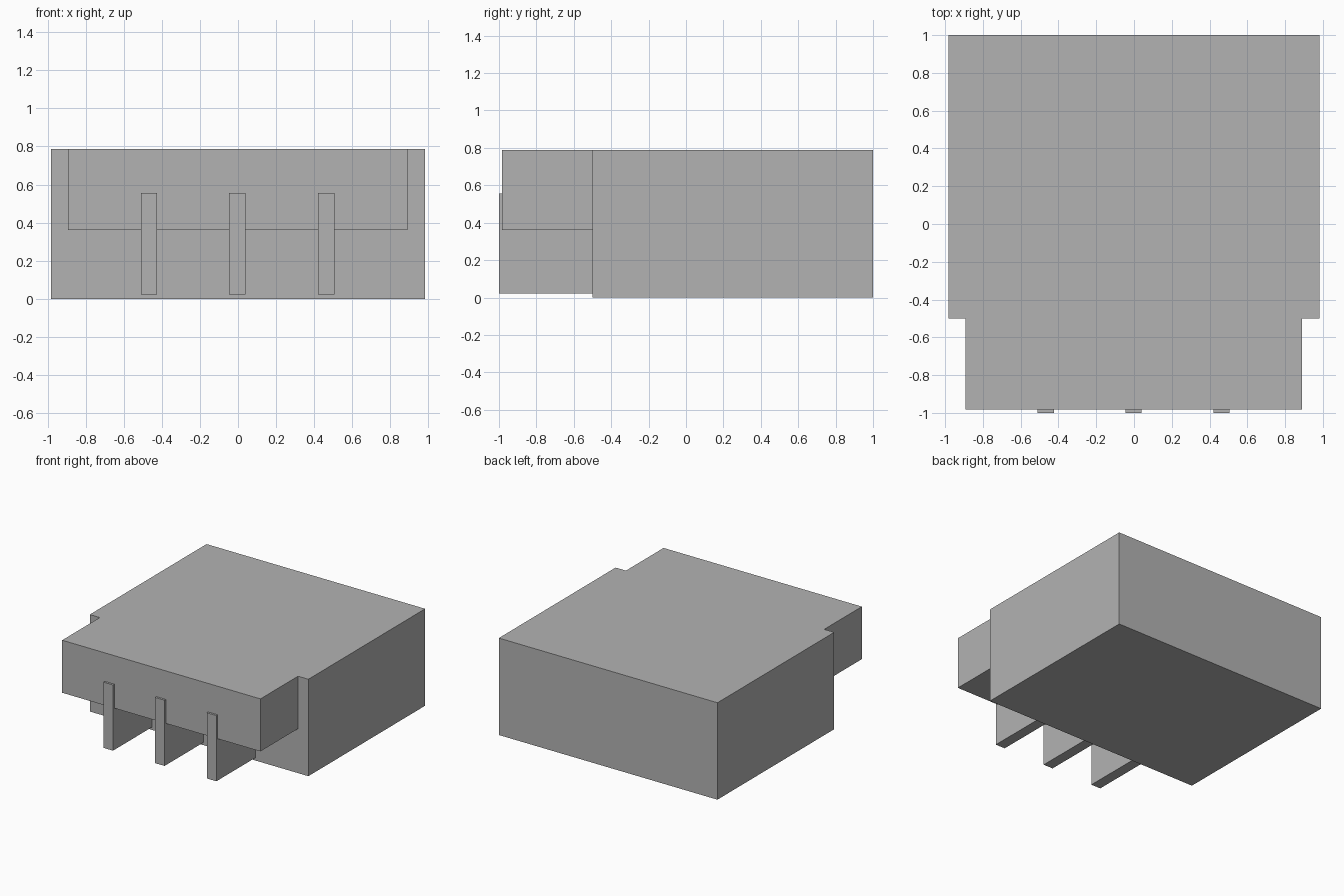
import bpy

if "Cube" in bpy.data.objects:
    bpy.data.objects.remove(bpy.data.objects["Cube"])

grey = bpy.data.materials.new("plain grey")
grey.diffuse_color = (0.45, 0.45, 0.45, 1)
grey.use_nodes = True
grey.node_tree.nodes["Principled BSDF"].inputs["Base Color"].default_value = grey.diffuse_color


def box(name, x, y, z):
    """Box spanning the given (min, max) ranges."""
    spans = (x, y, z)
    bpy.ops.mesh.primitive_cube_add(size=1, location=[(a + b) / 2 for a, b in spans])
    ob = bpy.context.object
    ob.name = name
    ob.scale = [b - a for a, b in spans]
    bpy.ops.object.transform_apply(location=False, rotation=False, scale=True)
    ob.data.materials.append(grey)
    return ob


# Main housing and the narrower overhanging front block
box("housing", (-0.983, 0.983), (-0.5, 1.0), (0.0, 0.788))
box("front_block", (-0.893, 0.89), (-0.983, -0.5), (0.361, 0.788))

# Upright fins: a deep part below the block and a thin lip up its face
for i, x in enumerate((-0.467, -0.003, 0.463)):
    span = (x - 0.043, x + 0.043)
    box(f"fin_{i + 1}", span, (-1.0, -0.5), (0.022, 0.361))
    box(f"fin_lip_{i + 1}", span, (-1.0, -0.983), (0.361, 0.556))
